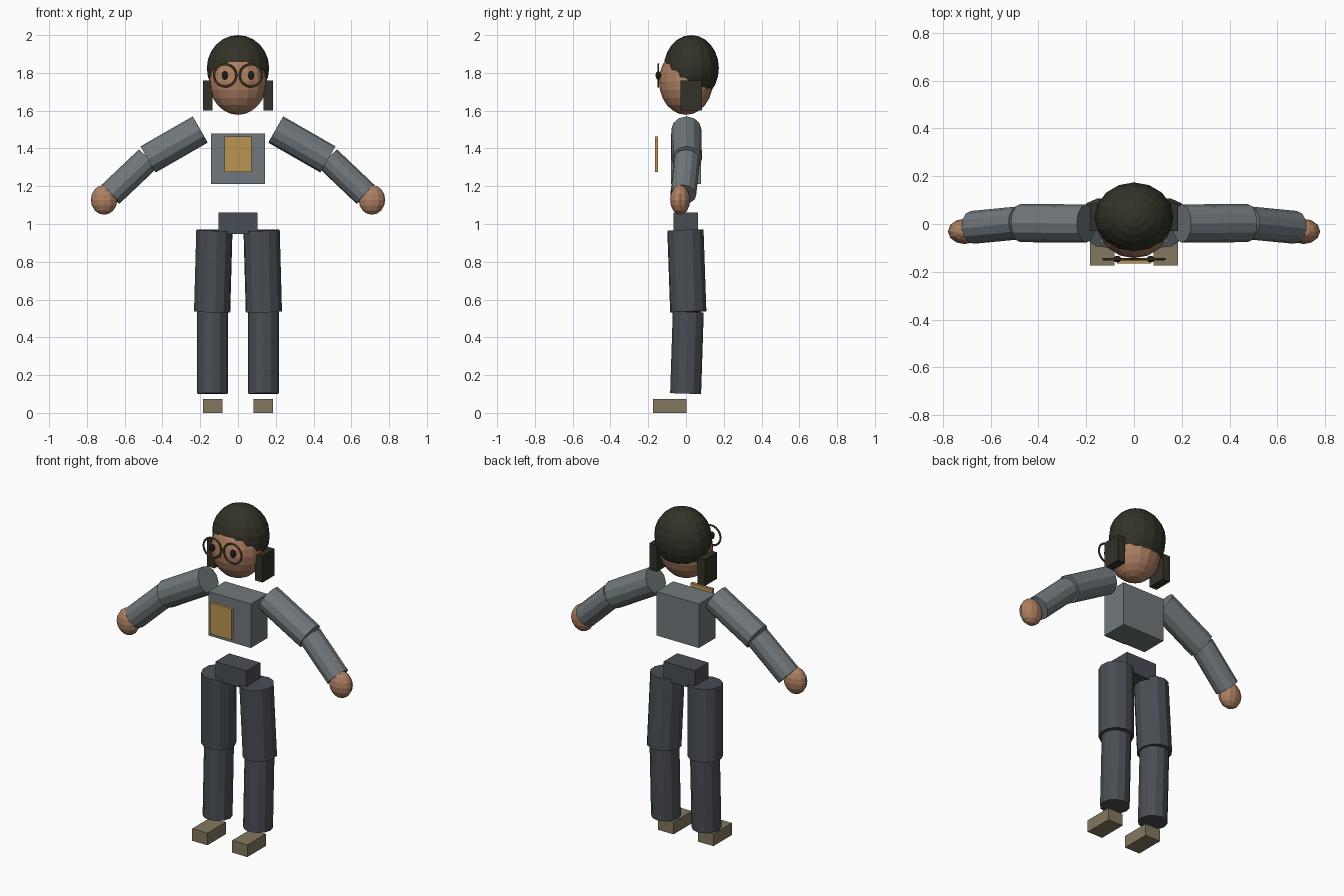
import bpy
from mathutils import Vector

if "Cube" in bpy.data.objects:
    bpy.data.objects.remove(bpy.data.objects["Cube"])


def material(name, rgb):
    m = bpy.data.materials.new(name)
    m.diffuse_color = (*rgb, 1)
    m.use_nodes = True
    m.node_tree.nodes["Principled BSDF"].inputs["Base Color"].default_value = m.diffuse_color
    return m


SKIN = material("skin", (0.42, 0.212, 0.122))
HAIR = material("dark hair", (0.032, 0.032, 0.021))
SHIRT = material("grey shirt", (0.165, 0.187, 0.2))
TROUSERS = material("slate trousers", (0.066, 0.075, 0.088))
SHOE = material("khaki shoe", (0.225, 0.188, 0.115))
PATCH = material("mustard panel", (0.5, 0.3, 0.085))
FRAME = material("brown frame", (0.114, 0.075, 0.03))
PUPIL = material("black pupil", (0.012, 0.012, 0.011))


def finish(name, mat):
    ob = bpy.context.object
    ob.name = name
    ob.data.materials.append(mat)
    return ob


def box(name, lo, hi, mat):
    lo, hi = Vector(lo), Vector(hi)
    bpy.ops.mesh.primitive_cube_add(size=1, location=(lo + hi) / 2)
    bpy.context.object.scale = hi - lo
    return finish(name, mat)


def ball(name, centre, radii, mat, segments=16, rings=12):
    bpy.ops.mesh.primitive_uv_sphere_add(
        segments=segments, ring_count=rings, radius=1, location=centre)
    bpy.context.object.scale = radii
    return finish(name, mat)


def tube(name, a, b, radius, mat, sides=12):
    a, b = Vector(a), Vector(b)
    bpy.ops.mesh.primitive_cylinder_add(
        vertices=sides, radius=radius, depth=(b - a).length,
        location=(a + b) / 2,
        rotation=(b - a).to_track_quat('Z', 'Y').to_euler())
    return finish(name, mat)


# Head and hair
ball("head", (0, 0, 1.755), (0.153, 0.143, 0.177), SKIN)
ball("hair_cap", (0, 0.028, 1.825), (0.165, 0.146, 0.175), HAIR)

# Torso, chest panel and hips
box("torso", (-0.142, -0.08, 1.213), (0.142, 0.08, 1.478), SHIRT)
box("chest_panel", (-0.072, -0.165, 1.274), (0.072, -0.148, 1.462), PATCH)
box("hips", (-0.104, -0.066, 0.947), (0.104, 0.064, 1.06), TROUSERS)

# Glasses bridge
tube("glasses_bridge", (-0.014, -0.147, 1.79), (0.014, -0.147, 1.79), 0.005, FRAME, 8)

# Paired parts
for side, s in (("left", 1), ("right", -1)):
    xs = sorted((s * 0.135, s * 0.185))
    box(f"{side}_side_hair", (xs[0], -0.03, 1.6), (xs[1], 0.085, 1.76), HAIR)

    # Eyes and lens rims
    ball(f"{side}_pupil", (s * 0.07, -0.147, 1.787), (0.017, 0.014, 0.023), PUPIL, 10, 8)
    bpy.ops.mesh.primitive_torus_add(
        major_segments=24, minor_segments=6, major_radius=0.059,
        minor_radius=0.006, location=(s * 0.068, -0.147, 1.787),
        rotation=(1.5708, 0, 0))
    finish(f"{side}_lens_rim", FRAME)

    # Arm
    tube(f"{side}_upper_arm", (s * 0.2, 0.002, 1.5), (s * 0.476, 0.004, 1.342), 0.08, SHIRT)
    tube(f"{side}_forearm", (s * 0.478, 0.005, 1.344), (s * 0.675, -0.014, 1.157), 0.069, SHIRT)
    ball(f"{side}_hand", (s * 0.709, -0.031, 1.128), (0.07, 0.053, 0.079), SKIN, 12, 8)

    # Leg
    tube(f"{side}_thigh", (s * 0.125, -0.003, 0.967), (s * 0.137, 0.012, 0.535), 0.097, TROUSERS)
    tube(f"{side}_shin", (s * 0.135, 0.012, 0.535), (s * 0.135, -0.002, 0.102), 0.082, TROUSERS)
    xs = sorted((s * 0.082, s * 0.184))
    box(f"{side}_shoe", (xs[0], -0.174, 0), (xs[1], 0.002, 0.073), SHOE)
